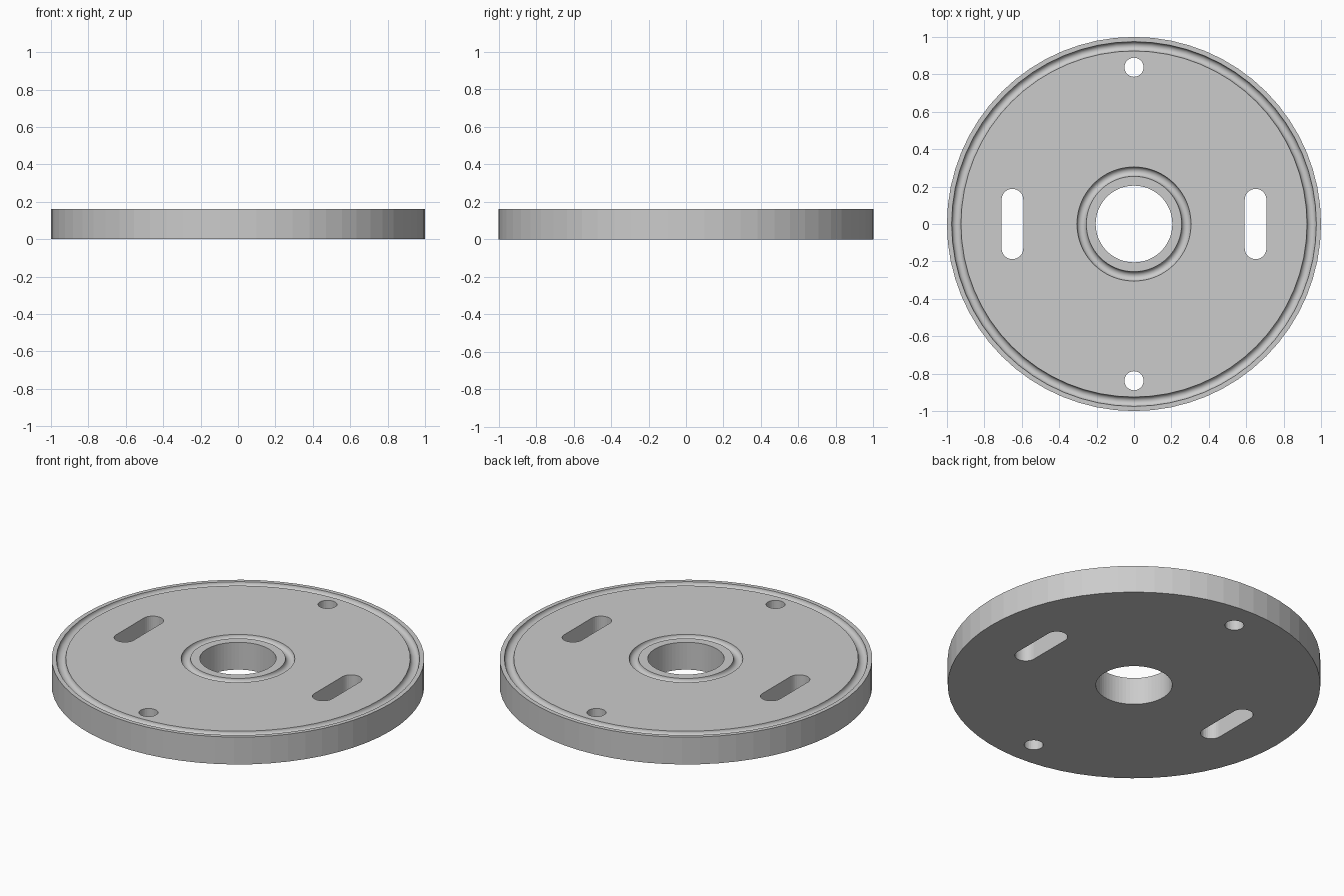
import bpy, bmesh
from math import sin, cos, pi

if "Cube" in bpy.data.objects:
    bpy.data.objects.remove(bpy.data.objects["Cube"])

H = 0.162          # plate thickness
SEG = 64


def groove(centre, r=0.025, n=10):
    """Half-round groove in the top face, listed from outside to inside."""
    return [(centre + r * cos(pi * i / n), H - r * sin(pi * i / n)) for i in range(n + 1)]


def lathe(name, profile):
    """Revolve a closed (radius, z) profile around the z axis."""
    bm = bmesh.new()
    rings = [[bm.verts.new((r * cos(2 * pi * k / SEG), r * sin(2 * pi * k / SEG), z))
              for k in range(SEG)] for r, z in profile]
    for i, a in enumerate(rings):
        b = rings[(i + 1) % len(rings)]
        for k in range(SEG):
            j = (k + 1) % SEG
            bm.faces.new((a[k], a[j], b[j], b[k]))
    bmesh.ops.recalc_face_normals(bm, faces=bm.faces)
    return make_object(name, bm)


def make_object(name, bm):
    mesh = bpy.data.meshes.new(name)
    bm.to_mesh(mesh)
    bm.free()
    ob = bpy.data.objects.new(name, mesh)
    bpy.context.collection.objects.link(ob)
    return ob


def slot_cutter(bm, x, y, r, half, n=16):
    """Prism with round ends; half = 0 gives a round hole."""
    pts = [(x + r * cos(pi * i / n), y + half + r * sin(pi * i / n)) for i in range(n + 1)]
    pts += [(x - r * cos(pi * i / n), y - half - r * sin(pi * i / n)) for i in range(n + 1)]
    if half == 0:
        pts = pts[:n] + pts[n + 1:-1]
    face = bm.faces.new([bm.verts.new((px, py, -0.1)) for px, py in pts])
    top = bmesh.ops.extrude_face_region(bm, geom=[face])["geom"]
    bmesh.ops.translate(bm, vec=(0, 0, H + 0.2),
                        verts=[v for v in top if isinstance(v, bmesh.types.BMVert)])


# Round plate with centre bore and two ring grooves
plate = lathe("round_plate",
              [(0.205, 0), (1, 0), (1, H)] + groove(0.95) + groove(0.28) + [(0.205, H)])
for p in plate.data.polygons:
    p.use_smooth = 0.01 < abs(p.normal.z) < 0.9999 or (p.center.z > H * 0.8 and p.center.z < H - 1e-4)

# Two slots and two bolt holes
bm = bmesh.new()
for s in (-1, 1):
    slot_cutter(bm, s * 0.65, 0, 0.058, 0.13)
    slot_cutter(bm, 0, s * 0.838, 0.051, 0)
bmesh.ops.recalc_face_normals(bm, faces=bm.faces)
cutter = make_object("hole_cutter", bm)

mod = plate.modifiers.new("holes", "BOOLEAN")
mod.operation = "DIFFERENCE"
mod.solver = "EXACT"
mod.object = cutter
bpy.context.view_layer.objects.active = plate
plate.select_set(True)
bpy.ops.object.modifier_apply(modifier=mod.name)
bpy.data.objects.remove(cutter)

# Keep groove edges crisp
bm = bmesh.new()
bm.from_mesh(plate.data)
for e in bm.edges:
    e.smooth = len(e.link_faces) == 2 and e.calc_face_angle(0) < 0.6
bm.to_mesh(plate.data)
bm.free()
